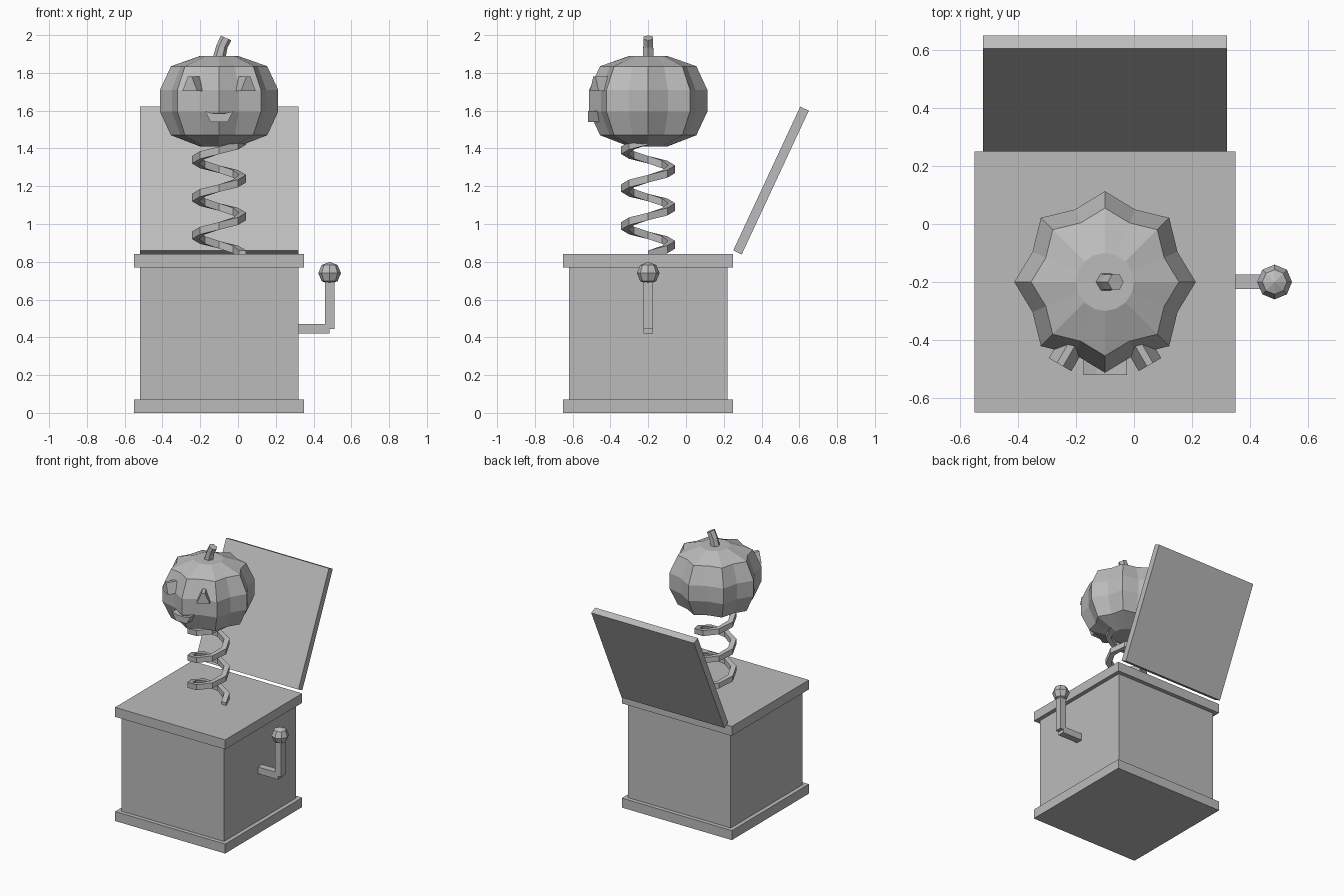
import bpy, bmesh
from math import sin, cos, pi, radians
from mathutils import Vector, Matrix

cube = bpy.data.objects.get("Cube")
if cube:
    bpy.data.objects.remove(cube, do_unlink=True)

grey = bpy.data.materials.new("plain grey")
grey.use_nodes = True
GREY = (0.5, 0.5, 0.5, 1)
grey.diffuse_color = GREY
grey.node_tree.nodes["Principled BSDF"].inputs["Base Color"].default_value = GREY

CX, CY = -0.1, -0.2  # shared axis of box, spring and head


def finish(name, bm, matrix=None):
    bmesh.ops.recalc_face_normals(bm, faces=bm.faces)
    mesh = bpy.data.meshes.new(name)
    bm.to_mesh(mesh)
    bm.free()
    mesh.materials.append(grey)
    obj = bpy.data.objects.new(name, mesh)
    if matrix:
        obj.matrix_world = matrix
    bpy.context.collection.objects.link(obj)
    return obj


def box(name, center, size, tilt=0):
    bm = bmesh.new()
    bmesh.ops.create_cube(bm, size=1)
    bmesh.ops.scale(bm, vec=size, verts=bm.verts)
    return finish(name, bm, Matrix.Translation(center) @ Matrix.Rotation(tilt, 4, 'X'))


def loft(name, rings):
    """Skin a list of equal-length point loops and cap both ends."""
    bm = bmesh.new()
    loops = [[bm.verts.new(p) for p in ring] for ring in rings]
    n = len(loops[0])
    for a, b in zip(loops, loops[1:]):
        for i in range(n):
            j = (i + 1) % n
            bm.faces.new((a[i], a[j], b[j], b[i]))
    bm.faces.new(loops[0])
    bm.faces.new(loops[-1])
    return finish(name, bm)


def prism(name, outline, depth, matrix):
    """Extrude an x-z outline backwards along +y."""
    bm = bmesh.new()
    face = bm.faces.new([bm.verts.new((x, 0, z)) for x, z in outline])
    new = bmesh.ops.extrude_face_region(bm, geom=[face])["geom"]
    verts = [v for v in new if isinstance(v, bmesh.types.BMVert)]
    bmesh.ops.translate(bm, vec=(0, depth, 0), verts=verts)
    # the extrusion keeps the front face, so both caps are present
    if len(bm.faces) < len(outline) + 2:
        bm.faces.new([v for v in bm.verts if v not in verts])
    return finish(name, bm, matrix)


# Box with base and top rims
box("box_body", (CX, CY, 0.42), (0.84, 0.84, 0.70))
box("base_rim", (CX, CY, 0.035), (0.90, 0.90, 0.07))
box("top_rim", (CX, CY, 0.805), (0.90, 0.90, 0.07))

# Open lid, tilted back
box("lid", (CX, 0.45, 1.23), (0.84, 0.05, 0.84), radians(-25))

# Crank handle
box("crank_arm", (0.40, CY, 0.445), (0.17, 0.05, 0.05))
box("crank_handle", (0.485, CY, 0.575), (0.05, 0.05, 0.26))
bm = bmesh.new()
bmesh.ops.create_uvsphere(bm, u_segments=8, v_segments=4, radius=0.06)
finish("crank_knob", bm, Matrix.Translation((0.485, CY, 0.74)))

# Coil spring: square section swept along a helix
TURNS, STEPS = 3, 8
coil = []
for k in range(TURNS * STEPS + 1):
    a = 2 * pi * k / STEPS
    z = 0.84 + 0.6 * k / (TURNS * STEPS)
    coil.append([(CX + r * cos(a), CY + r * sin(a), z + dz)
                 for r, dz in ((0.105, -0.02), (0.143, -0.02), (0.143, 0.02), (0.105, 0.02))])
loft("spring", coil)

# Pumpkin head with eight lobes: (radius, height, valley ratio)
profile = [(0.10, 1.41, 1), (0.255, 1.47, 0.865), (0.313, 1.595, 0.865),
           (0.313, 1.71, 0.865), (0.255, 1.835, 0.865), (0.10, 1.89, 1)]
rings = []
for r, z, valley in profile:
    ring = []
    for i in range(16):
        rr = r * valley if i % 2 else r
        ring.append((CX + rr * cos(i * pi / 8), CY + rr * sin(i * pi / 8), z))
    rings.append(ring)
loft("pumpkin_head", rings)

# Bent stem
stem = []
for x, z, r, lean in ((-0.1, 1.88, 0.034, 0), (-0.085, 1.94, 0.03, 0.25), (-0.063, 1.985, 0.03, 0.45)):
    stem.append([Vector((x, CY, z)) + Matrix.Rotation(lean, 3, 'Y') @
                 Vector((r * cos(i * pi / 3), r * sin(i * pi / 3), 0)) for i in range(6)])
loft("stem", stem)

# Raised triangular eyes
for side, name in ((-1, "right_eye"), (1, "left_eye")):
    turn = Matrix.Rotation(side * radians(30), 4, 'Z')
    prism(name, [(-0.045, 1.705), (0.045, 1.705), (0.012, 1.78), (-0.012, 1.78)], 0.09,
          Matrix.Translation((CX + side * 0.155, -0.485, 0)) @ turn)

# Raised smiling mouth
prism("mouth", [(-0.075, 1.597), (-0.045, 1.54), (0.045, 1.54), (0.075, 1.597), (0.03, 1.585), (-0.03, 1.585)],
      0.10, Matrix.Translation((CX, -0.52, 0)))
